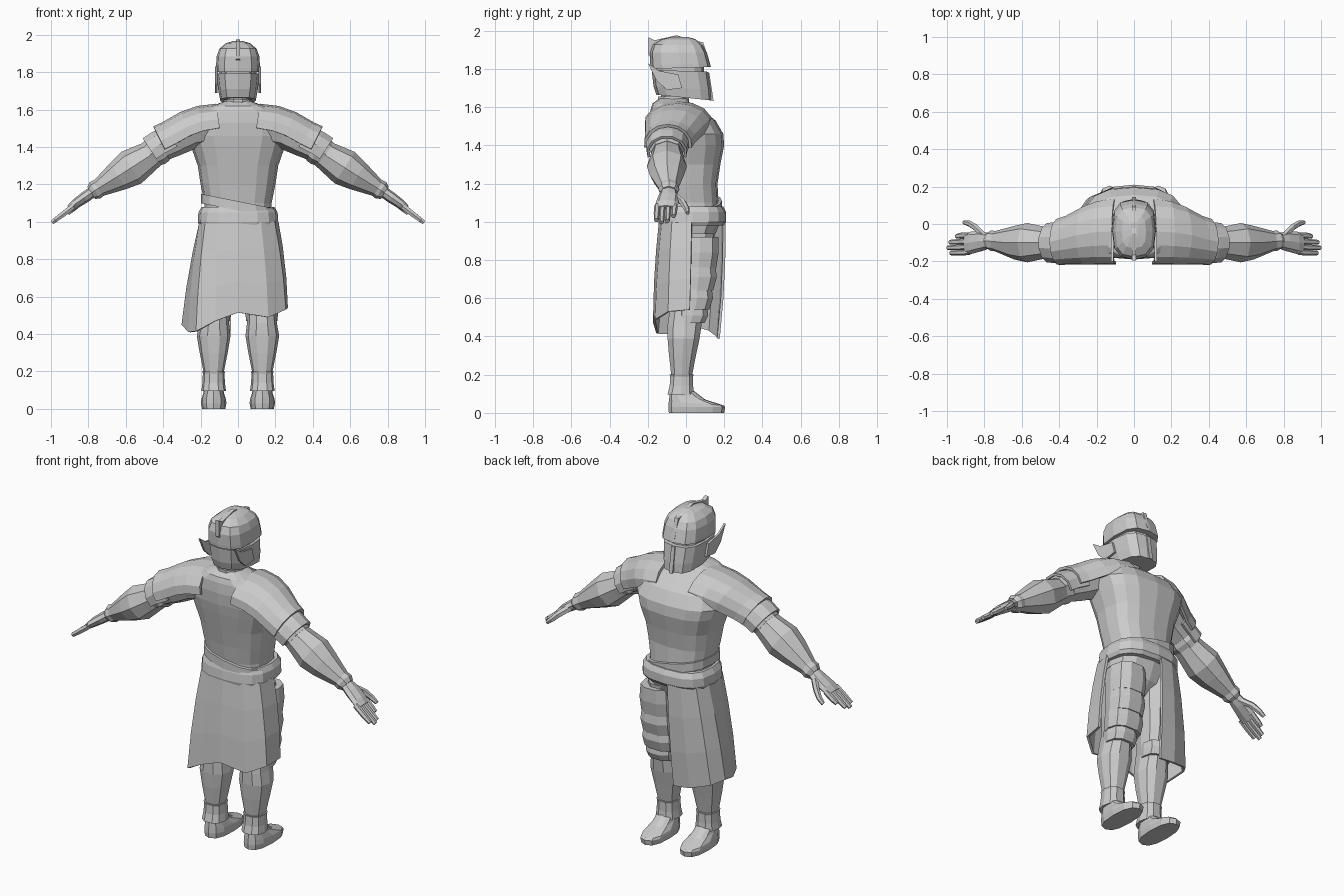
import bpy, bmesh, math
from mathutils import Vector

steel = bpy.data.materials.new("plain grey")
steel.diffuse_color = (0.6, 0.6, 0.6, 1)


def make(name, verts, faces, mirror=False, thick=0):
    me = bpy.data.meshes.new(name)
    me.from_pydata([tuple(v) for v in verts], [], faces)
    bm = bmesh.new()
    bm.from_mesh(me)
    bmesh.ops.recalc_face_normals(bm, faces=bm.faces)
    bm.to_mesh(me)
    bm.free()
    me.materials.append(steel)
    ob = bpy.data.objects.new(name, me)
    bpy.context.collection.objects.link(ob)
    if thick:
        m = ob.modifiers.new("thickness", 'SOLIDIFY')
        m.thickness, m.offset = thick, 0
    if mirror:
        ob.modifiers.new("mirror", 'MIRROR')
    return ob


def loft(name, rings, closed=True, caps=True, **kw):
    n = len(rings[0])
    faces = []
    for r in range(len(rings) - 1):
        for i in range(n if closed else n - 1):
            j = (i + 1) % n
            faces.append((r * n + i, r * n + j, (r + 1) * n + j, (r + 1) * n + i))
    if caps and closed:
        faces += [tuple(range(n)), tuple((len(rings) - 1) * n + i for i in range(n))]
    return make(name, [v for r in rings for v in r], faces, **kw)


def level(z, x0, hw, y0, y1, n=12, p=0.8, tilt=0):
    """Horizontal rounded section between y0 (back) and y1 (front)."""
    out = []
    for i in range(n):
        a = 2 * math.pi * i / n
        c, s = math.cos(a), math.sin(a)
        sx = math.copysign(abs(c) ** p, c)
        sy = math.copysign(abs(s) ** p, s)
        out.append(Vector((x0 + hw * sx, (y0 + y1) / 2 + (y1 - y0) / 2 * sy, z + tilt * sy)))
    return out


def limb(stations, n=8, a0=0, a1=360, full=True):
    """Sections across a path in the xz plane: (x, y, z, ry, rz)."""
    rings = []
    for k, s in enumerate(stations):
        p, q = stations[max(k - 1, 0)], stations[min(k + 1, len(stations) - 1)]
        t = Vector((q[0] - p[0], 0, q[2] - p[2])).normalized()
        v = Vector((-t.z, 0, t.x))
        ring = []
        for i in range(n):
            a = math.radians(a0 + (a1 - a0) * i / (n if full else n - 1))
            ring.append(Vector(s[:3]) + Vector((0, 1, 0)) * s[3] * math.cos(a) + v * s[4] * math.sin(a))
        rings.append(ring)
    return rings


# torso, neck and pelvis
loft("torso", [level(z, 0, w, a, b, 16, 0.75) for z, w, a, b in [
    (0.99, .18, -.12, .18), (1.1, .18, -.12, .17), (1.2, .2, -.135, .165), (1.3, .215, -.155, .18),
    (1.4, .25, -.175, .2), (1.46, .27, -.185, .195), (1.53, .25, -.19, .155), (1.59, .2, -.185, .08),
    (1.62, .14, -.175, .02), (1.645, .07, -.14, .01)]])
loft("neck", [level(z, 0, .065, -.135, .01, 10, 1) for z in (1.6, 1.7)])
loft("neck_collar", [level(z, 0, w, -.15, .02, 10, 1) for z, w in ((1.62, .08), (1.655, .075))])
loft("pelvis", [level(z, 0, w, a, b) for z, w, a, b in [
    (.82, .08, -.07, .07), (.88, .18, -.11, .13), (1.0, .19, -.12, .18)]])

# belt and slanted sash
loft("belt", [level(z, 0, w, a, b, 16, .75) for z, w, a, b in [
    (.98, .205, -.14, .195), (1.0, .215, -.145, .21), (1.05, .212, -.14, .21), (1.08, .195, -.13, .195)]])
sash = [[v + Vector((0, 0, -v.x * .2)) for v in level(z, 0, .197, -.138, .188, 16, .75)] for z in (1.06, 1.11)]
loft("sash", sash)

# long skirt, open over one thigh: top x, y then hem x, y, z
columns = [(.21, .03, .26, .02, .54), (.19, -.07, .25, -.09, .53), (.12, -.12, .16, -.155, .49),
           (0, -.135, 0, -.165, .515), (-.1, -.125, -.12, -.165, .47), (-.17, -.09, -.22, -.15, .415),
           (-.2, -.02, -.26, -.06, .41), (-.2, .08, -.295, .06, .45), (-.17, .15, -.25, .125, .43),
           (-.1, .19, -.14, .165, .4), (-.02, .2, -.04, .17, .39)]
rows = []
for f in (0, .3, .65, 1):
    bulge = .012 * math.sin(math.pi * f)
    rows.append([Vector((a + (c - a) * f, b + (d - b) * f, 1.0 + (z - 1.0) * f)) * 1
                 + Vector((a, b, 0)) * bulge * 4 for a, b, c, d, z in columns])
loft("skirt", rows, closed=False, thick=.014)

# helmet with recessed eye slit
loft("helmet_jaw", [level(z, 0, w, a, b, 12, .7, t) for z, w, a, b, t in [
    (1.65, .095, -.155, .135, -.015), (1.7, .105, -.17, .132, -.01), (1.79, .115, -.18, .118, -.005)]])
loft("helmet_slit", [level(z, 0, .1, -.165, .095, 12, .7) for z in (1.77, 1.84)])
loft("helmet_dome", [level(z, 0, w, a, b, 12, .7, t) for z, w, a, b, t in [
    (1.805, .118, -.185, .13, .005), (1.825, .118, -.187, .125, .005), (1.885, .114, -.19, .11, 0),
    (1.925, .1, -.175, .09, -.003), (1.955, .065, -.13, .05, 0), (1.968, .02, -.07, .01, 0)]])


def plate(name, x, depth, pts, **kw):
    """Side outline in y, z extruded across x."""
    n = len(pts)
    loft(name, [[Vector((x + s * depth, y, z)) for y, z in pts] for s in (-1, 1)], **kw)


plate("helmet_crest", 0, .012, [(-.17, 1.85), (-.195, 1.87), (-.195, 1.965), (-.165, 1.95), (-.05, 1.976),
                                (.06, 1.945), (.09, 1.94), (.125, 1.83), (.05, 1.85)])
plate("chin_ridge", 0, .012, [(.08, 1.78), (.122, 1.78), (.145, 1.63), (.08, 1.66)])
plate("helmet_wing", .116, .006, [(-.02, 1.7), (-.1, 1.69), (-.155, 1.74), (-.2, 1.83), (-.14, 1.79),
                                  (-.04, 1.77)], mirror=True)

# arms
loft("upper_arm", limb([(.14, -.05, 1.51, .12, .1), (.25, -.07, 1.49, .115, .1),
                        (.34, -.09, 1.435, .1, .085), (.44, -.1, 1.38, .08, .07)]), mirror=True)
loft("elbow_cuff", limb([(.405, -.1, 1.40, .085, .08), (.43, -.1, 1.385, .095, .085),
                         (.47, -.1, 1.36, .085, .075)]), mirror=True)
loft("forearm", limb([(.43, -.1, 1.38, .078, .07), (.5, -.1, 1.335, .09, .085), (.57, -.1, 1.29, .105, .1),
                      (.64, -.1, 1.245, .09, .082), (.77, -.09, 1.165, .045, .04)]), mirror=True)
loft("wrist_cuff", limb([(.73, -.09, 1.19, .052, .048), (.765, -.09, 1.168, .055, .052),
                         (.785, -.09, 1.155, .042, .038)]), mirror=True)

# shoulder shells, from the back over the top to the front
loft("pauldron", limb([(.1, -.04, 1.52, .17, .105), (.19, -.045, 1.505, .165, .11), (.26, -.06, 1.48, .15, .11),
                       (.35, -.085, 1.43, .125, .108), (.4, -.095, 1.405, .118, .11)], 9, -10, 190, False),
     closed=False, mirror=True, thick=.016)
loft("arm_plate", limb([(.34, -.09, 1.43, .11, .092), (.41, -.1, 1.395, .105, .095),
                        (.455, -.1, 1.365, .1, .095)], 8, -20, 200, False),
     closed=False, mirror=True, thick=.014)

# hands
loft("palm", limb([(.77, -.09, 1.165, .04, .03), (.82, -.092, 1.13, .055, .03),
                   (.87, -.1, 1.095, .06, .026), (.9, -.105, 1.07, .055, .02)]), mirror=True)
for i, (y, tip) in enumerate([(-.06, .95), (-.092, .985), (-.122, .995), (-.15, .98)]):
    loft("finger_%d" % (i + 1), limb([(.88, y, 1.083, .016, .018), (.93, y - .003, 1.045, .016, .017),
                                      (tip, y - .005, 1.045 - (tip - .93) * .75, .012, .013)], 6), mirror=True)
loft("thumb", limb([(.8, -.065, 1.14, .022, .022), (.845, -.02, 1.105, .02, .02),
                    (.88, .002, 1.07, .017, .016), (.91, .008, 1.045, .01, .012)], 6), mirror=True)

# legs: z, centre x, half width, back y, front y
loft("thigh", [level(z, x, w, a, b, 10, .9) for z, x, w, a, b in [
    (.5, .125, .075, -.08, .08), (.65, .12, .085, -.085, .115), (.8, .11, .095, -.09, .135),
    (.94, .1, .095, -.09, .15)]], mirror=True)
loft("shin", [level(z, x, w, a, b, 10, .85) for z, x, w, a, b in [
    (.1, .13, .055, -.075, .03), (.2, .13, .055, -.08, .035), (.3, .13, .075, -.092, .055),
    (.39, .13, .09, -.1, .075), (.46, .128, .08, -.1, .085), (.53, .126, .075, -.09, .09)]], mirror=True)
loft("knee_guard", [level(z, .127, w, a, b, 10, .8) for z, w, a, b in [
    (.47, .083, -.05, .1), (.51, .088, -.05, .12), (.55, .085, -.05, .115)]], mirror=True)
loft("ankle_cuff", [level(z, .13, w, a, b, 10, .8) for z, w, a, b in [
    (.095, .066, -.1, .045), (.14, .06, -.088, .04), (.19, .058, -.085, .04), (.2, .062, -.088, .042)]],
     mirror=True)

# overlapping plates on the open thigh
for i, (z0, z1, y0, y1) in enumerate([(.54, .66, .125, .145), (.64, .78, .145, .165), (.76, .92, .162, .175)]):
    loft("thigh_plate_%d" % (i + 1), [level(z, .12, w, -.03, y, 10, .8) for z, w, y in [
        (z0, .1, y0), ((z0 + z1) / 2, .105, y1), (z1, .098, y0 + .012)]])

# shoes
loft("shoe", [level(z, .13, w, a, b, 12, .8, t) for z, w, a, b, t in [
    (0, .062, -.09, .2, 0), (.03, .068, -.092, .205, 0), (.05, .066, -.09, .195, -.01),
    (.085, .055, -.085, .1, -.015), (.12, .05, -.08, .035, 0)]], mirror=True)
